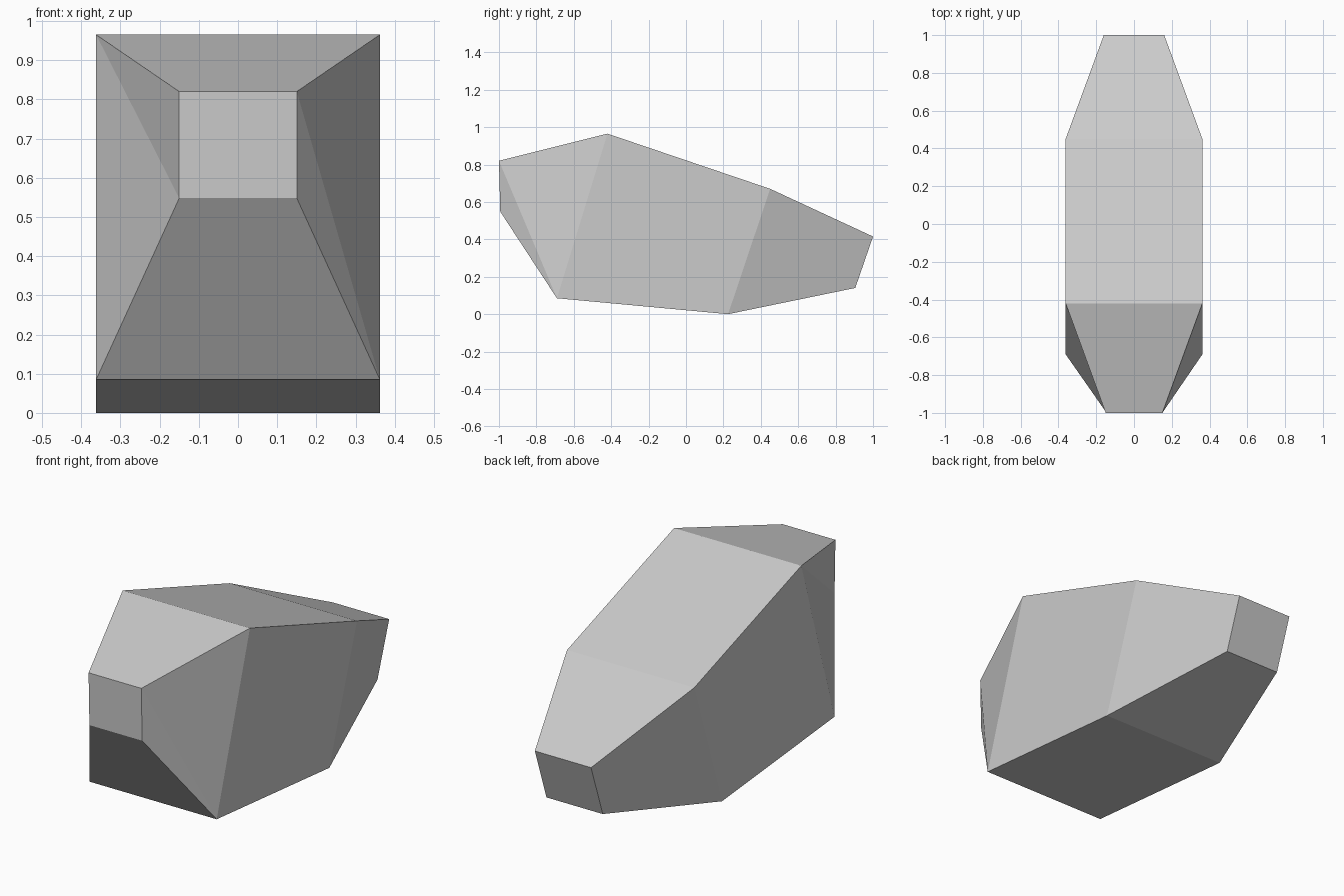
import bpy
import bmesh

cube = bpy.data.objects.get("Cube")
if cube:
    bpy.data.objects.remove(cube, do_unlink=True)

# One plain grey for the whole stone
grey = bpy.data.materials.new("stone grey")
grey.use_nodes = True
colour = (0.6, 0.6, 0.6, 1)
grey.diffuse_color = colour
grey.node_tree.nodes["Principled BSDF"].inputs["Base Color"].default_value = colour

# Slanted rectangular sections, front to back: half width, top (y, z), bottom (y, z)
sections = [
    (0.15, (-1.0, 0.82), (-0.993, 0.548)),
    (0.362, (-0.42, 0.965), (-0.69, 0.085)),
    (0.362, (0.45, 0.67), (0.225, 0.0)),
    (0.16, (1.0, 0.415), (0.905, 0.14)),
]

bm = bmesh.new()
rings = []
for half, top, bottom in sections:
    corners = [(-half, *top), (half, *top), (half, *bottom), (-half, *bottom)]
    rings.append([bm.verts.new(c) for c in corners])

# Skin between neighbouring sections; the twisted front cheeks are split by one diagonal
for a, b in zip(rings, rings[1:]):
    for i in range(4):
        j = (i + 1) % 4
        if a is rings[0] and i in (1, 3):
            bm.faces.new((a[i], a[j], b[j]))
            bm.faces.new((a[i], b[j], b[i]))
        else:
            bm.faces.new((a[i], a[j], b[j], b[i]))

# Flat ends
bm.faces.new(rings[0])
bm.faces.new(rings[-1])
bmesh.ops.recalc_face_normals(bm, faces=bm.faces)

mesh = bpy.data.meshes.new("faceted_stone")
bm.to_mesh(mesh)
bm.free()
mesh.materials.append(grey)
stone = bpy.data.objects.new("faceted_stone", mesh)
bpy.context.collection.objects.link(stone)
